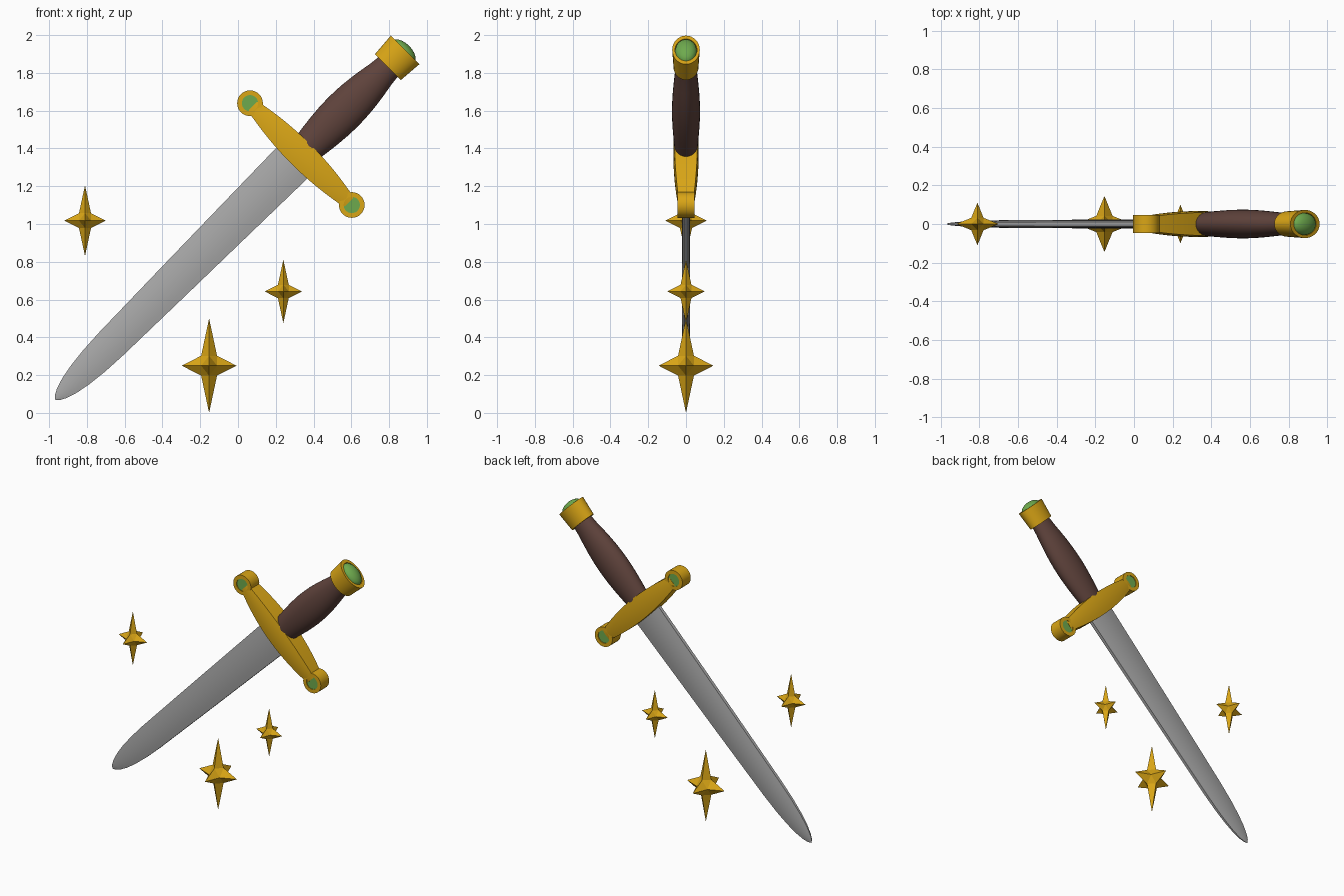
import bpy, bmesh, math
from mathutils import Vector

if "Cube" in bpy.data.objects:
    bpy.data.objects.remove(bpy.data.objects["Cube"])

CX, CZ = 0.333, 1.37          # guard centre
R = math.sqrt(0.5)


def material(name, rgb):
    m = bpy.data.materials.new(name)
    m.diffuse_color = (*rgb, 1)
    m.use_nodes = True
    m.node_tree.nodes["Principled BSDF"].inputs["Base Color"].default_value = m.diffuse_color
    return m


GOLD = material("gold", (0.70, 0.38, 0.008))
STEEL = material("steel", (0.40, 0.40, 0.40))
BROWN = material("brown_leather", (0.115, 0.056, 0.045))
GREEN = material("green_gem", (0.155, 0.40, 0.075))


def place(u, v, y):
    """u runs along the sword to the pommel, v across it, y is depth."""
    return Vector((CX + (u + v) * R, y, CZ + (u - v) * R))


def finish(name, bm, mat, angle=35):
    bmesh.ops.recalc_face_normals(bm, faces=bm.faces)
    me = bpy.data.meshes.new(name)
    bm.to_mesh(me)
    bm.free()
    me.materials.append(mat)
    if angle:
        me.shade_smooth()
        me.set_sharp_from_angle(angle=math.radians(angle))
    ob = bpy.data.objects.new(name, me)
    bpy.context.collection.objects.link(ob)
    return ob


def loft(name, rings, mat, angle=35):
    """Skin a list of equal rings of (u, v, y) points and cap both ends."""
    bm = bmesh.new()
    loops = [[bm.verts.new(place(*p)) for p in ring] for ring in rings]
    n = len(loops[0])
    for a, b in zip(loops, loops[1:]):
        for i in range(n):
            j = (i + 1) % n
            bm.faces.new((a[i], a[j], b[j], b[i]))
    bm.faces.new(loops[0])
    bm.faces.new(loops[-1])
    return finish(name, bm, mat, angle)


def ellipse(u, a, b, n=32):
    return [(u, a * math.cos(2 * math.pi * i / n), b * math.sin(2 * math.pi * i / n))
            for i in range(n)]


def disc_ring(v0, y, r, n=32):
    return [(r * math.cos(2 * math.pi * i / n), v0 + r * math.sin(2 * math.pi * i / n), y)
            for i in range(n)]


def bowed(half, depth, edge):
    """Section with bowed front and back and flat narrow sides."""
    ts = [-1, -0.67, -0.33, 0, 0.33, 0.67, 1]
    front = [(t * half, -(depth - (depth - edge) * t * t)) for t in ts]
    return front + [(w, -y) for w, y in reversed(front)]


# blade
blade = [(0.0, 0.117, 0.023), (-0.92, 0.099, 0.022), (-1.42, 0.088, 0.020),
         (-1.55, 0.081, 0.018), (-1.65, 0.070, 0.015), (-1.73, 0.055, 0.012),
         (-1.79, 0.036, 0.008), (-1.82, 0.020, 0.005), (-1.838, 0.002, 0.001)]
loft("blade", [[(u, v, y) for v, y in bowed(h, d, d * 0.5)] for u, h, d in blade], STEEL)

# guard, thickest in the middle
guard = []
for i in range(-8, 9):
    t = i / 8
    guard.append([(u, t * 0.36, y) for u, y in
                  bowed(0.072 - 0.036 * t * t, 0.067 - 0.024 * t * t, 0.060 - 0.020 * t * t)])
loft("guard", guard, GOLD)

# round guard ends with a gem set in the front and back
for side, s in (("upper", -1), ("lower", 1)):
    v = s * 0.381
    loft(side + "_guard_end", [disc_ring(v, y, r) for y, r in
         ((-0.038, 0.043), (-0.046, 0.043), (-0.046, 0.068),
          (0.046, 0.068), (0.046, 0.043), (0.038, 0.043))], GOLD)
    for face, f in (("front", -1), ("back", 1)):
        loft(f"{side}_{face}_gem", [disc_ring(v, f * y, 0.043) for y in (0.03, 0.041)], GREEN)

# grip
grip = []
for i in range(11):
    t = i / 10
    bulge = math.sin(math.pi * min(1, t * 1.05))
    grip.append(ellipse(0.06 + 0.60 * t, 0.087 - 0.015 * t + 0.029 * bulge,
                        0.062 - 0.006 * t + 0.015 * bulge))
loft("grip", grip, BROWN)

# pommel cap and its domed gem
loft("pommel", [ellipse(*e) for e in
     ((0.652, 0.097, 0.066), (0.78, 0.107, 0.073), (0.78, 0.082, 0.058),
      (0.77, 0.082, 0.058))], GOLD)
loft("pommel_gem", [ellipse(0.768 + 0.042 * math.sin(a), 0.082 * math.cos(a), 0.058 * math.cos(a))
     for a in (math.radians(d) for d in (0, 20, 38, 54, 68, 80, 88))], GREEN, 50)


# six-pointed stars
def star(name, x, z, r, h):
    bm = bmesh.new()
    verts = {}

    def vert(*p):
        if p not in verts:
            verts[p] = bm.verts.new((x + p[0] * r, p[1] * r, z + p[2] * h))
        return verts[p]
    for sx in (-1, 1):
        for sy in (-1, 1):
            for sz in (-1, 1):
                px, py, pz = vert(sx, 0, 0), vert(0, sy, 0), vert(0, 0, sz)
                xy = vert(sx * 0.29, sy * 0.29, 0)
                xz = vert(sx * 0.29, 0, sz * 0.21)
                yz = vert(0, sy * 0.29, sz * 0.21)
                for f in ((px, xy, xz), (py, xy, yz), (pz, xz, yz), (xy, yz, xz)):
                    bm.faces.new(f)
    finish(name, bm, GOLD, 0)


star("large_star", -0.153, 0.25, 0.145, 0.25)
star("left_star", -0.81, 1.018, 0.11, 0.187)
star("right_star", 0.24, 0.643, 0.099, 0.168)
